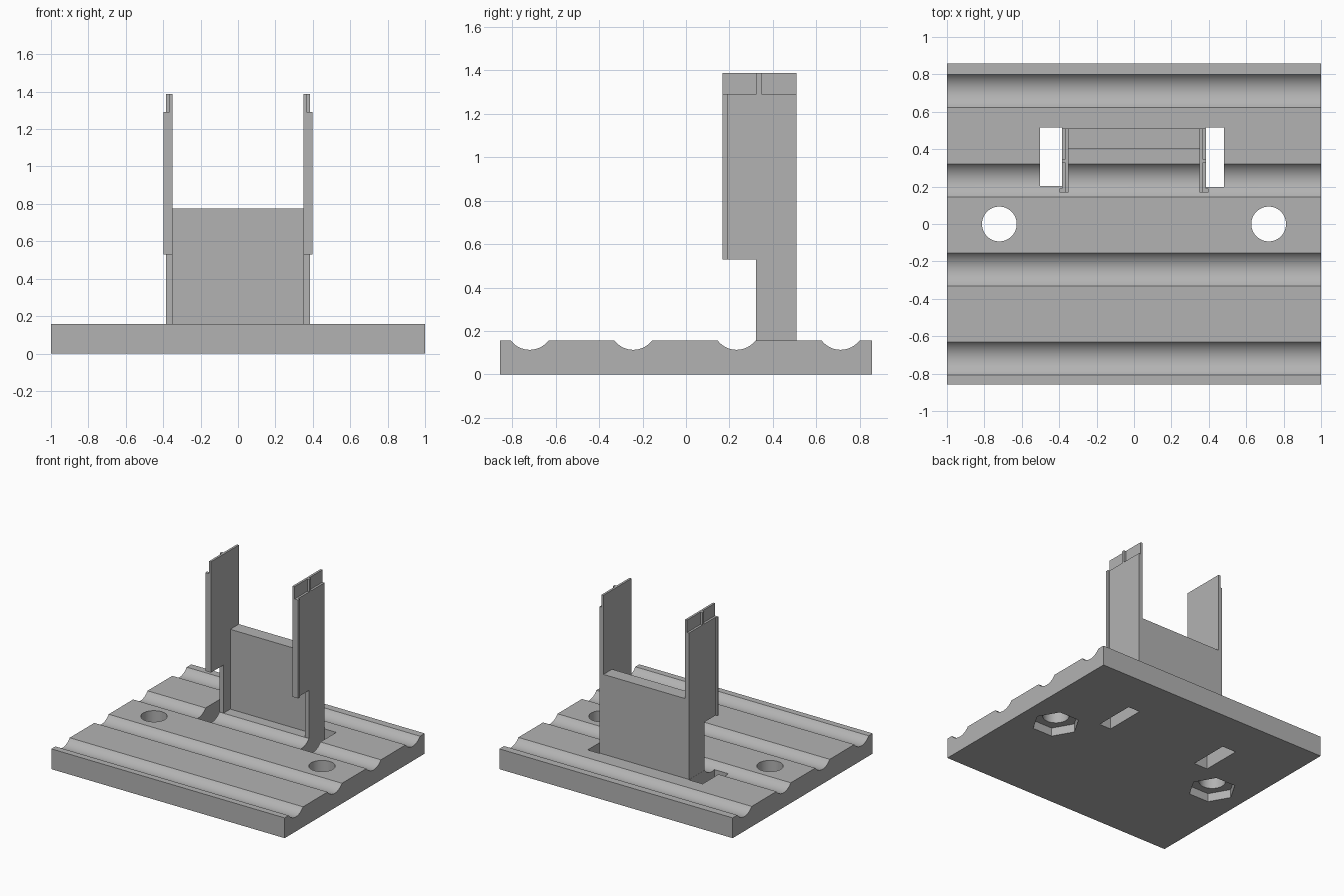
import bpy, bmesh, math
from mathutils import Vector

cube = bpy.data.objects.get("Cube")
if cube:
    bpy.data.objects.remove(cube, do_unlink=True)

grey = bpy.data.materials.new("plain grey")
grey.use_nodes = True
COLOUR = (0.45, 0.45, 0.45, 1)
grey.diffuse_color = COLOUR
for node in grey.node_tree.nodes:
    if node.type == 'BSDF_PRINCIPLED':
        node.inputs["Base Color"].default_value = COLOUR


def prism(name, points, offset):
    """Extrude a planar outline along an offset vector."""
    bm = bmesh.new()
    face = bm.faces.new([bm.verts.new(p) for p in points])
    ext = bmesh.ops.extrude_face_region(bm, geom=[face])
    verts = [v for v in ext["geom"] if isinstance(v, bmesh.types.BMVert)]
    bmesh.ops.translate(bm, verts=verts, vec=Vector(offset))
    bmesh.ops.recalc_face_normals(bm, faces=bm.faces)
    mesh = bpy.data.meshes.new(name)
    bm.to_mesh(mesh)
    bm.free()
    mesh.materials.append(grey)
    obj = bpy.data.objects.new(name, mesh)
    bpy.context.collection.objects.link(obj)
    return obj


def box(name, x, y, z):
    pts = [(x[0], y[0], z[0]), (x[1], y[0], z[0]), (x[1], y[1], z[0]), (x[0], y[1], z[0])]
    return prism(name, pts, (0, 0, z[1] - z[0]))


def polygon(name, cx, radius, sides, z0, z1):
    ring = [i * math.tau / sides for i in range(sides)]
    pts = [(cx + radius * math.cos(a), radius * math.sin(a), z0) for a in ring]
    return prism(name, pts, (0, 0, z1 - z0))


# Base plate with four round-bottomed grooves
DEPTH, TOP = 0.857, 0.157
HALF, SAG, STEPS = 0.088, 0.044, 16
radius = (HALF ** 2 + SAG ** 2) / (2 * SAG)
swing = math.asin(HALF / radius)
outline = [(-1, -DEPTH, 0), (-1, -DEPTH, TOP)]
for centre in (-0.72, -0.243, 0.233, 0.712):
    for i in range(STEPS + 1):
        a = swing * (2 * i / STEPS - 1)
        outline.append((-1, centre + radius * math.sin(a),
                        TOP - SAG + radius * (1 - math.cos(a))))
outline += [(-1, DEPTH, TOP), (-1, DEPTH, 0)]
plate = prism("base_plate", outline, (2, 0, 0))

# Bolt holes, hexagonal nut pockets and slots beside the posts
cutters = []
for side in (-1, 1):
    cutters.append(polygon("hole_cutter", side * 0.72, 0.093, 48, -0.1, 0.3))
    cutters.append(polygon("nut_cutter", side * 0.72, 0.17, 6, -0.1, 0.065))
cutters.append(box("slot_cutter", (-0.503, -0.385), (0.203, 0.515), (-0.1, 0.3)))
cutters.append(box("slot_cutter", (0.382, 0.482), (0.197, 0.515), (-0.1, 0.3)))

bpy.context.view_layer.objects.active = plate
for cutter in cutters:
    cutter.hide_render = True
    mod = plate.modifiers.new("cut", 'BOOLEAN')
    mod.operation = 'DIFFERENCE'
    mod.solver = 'EXACT'
    mod.object = cutter
    bpy.ops.object.modifier_apply(modifier=mod.name)
    bpy.data.objects.remove(cutter, do_unlink=True)
bpy.ops.object.select_all(action='DESELECT')
plate.select_set(True)
bpy.ops.object.shade_smooth_by_angle(angle=math.radians(25))

# Cross panel between the posts
box("cross_panel", (-0.35, 0.35), (0.405, 0.51), (TOP, 0.775))

# Upright posts: stepped plate, thin lip on top, locating rib and front flange
FRONT, BACK, STEP, SHOULDER, TIP = 0.168, 0.51, 0.53, 1.292, 1.388
for side, label in ((1, "left"), (-1, "right")):
    inner, skin, outer, edge = (side * v for v in (0.35, 0.367, 0.384, 0.398))
    profile = [(0.323, TOP), (BACK, TOP), (BACK, SHOULDER),
               (FRONT, SHOULDER), (FRONT, STEP), (0.323, STEP)]
    prism(label + "_post", [(inner, y, z) for y, z in profile], (outer - inner, 0, 0))
    box(label + "_post_lip", (inner, skin), (FRONT, BACK), (SHOULDER, TIP))
    box(label + "_post_rib", (skin, outer), (0.325, 0.347), (SHOULDER, TIP))
    box(label + "_post_flange", (outer, edge), (FRONT, 0.19), (STEP, SHOULDER))
